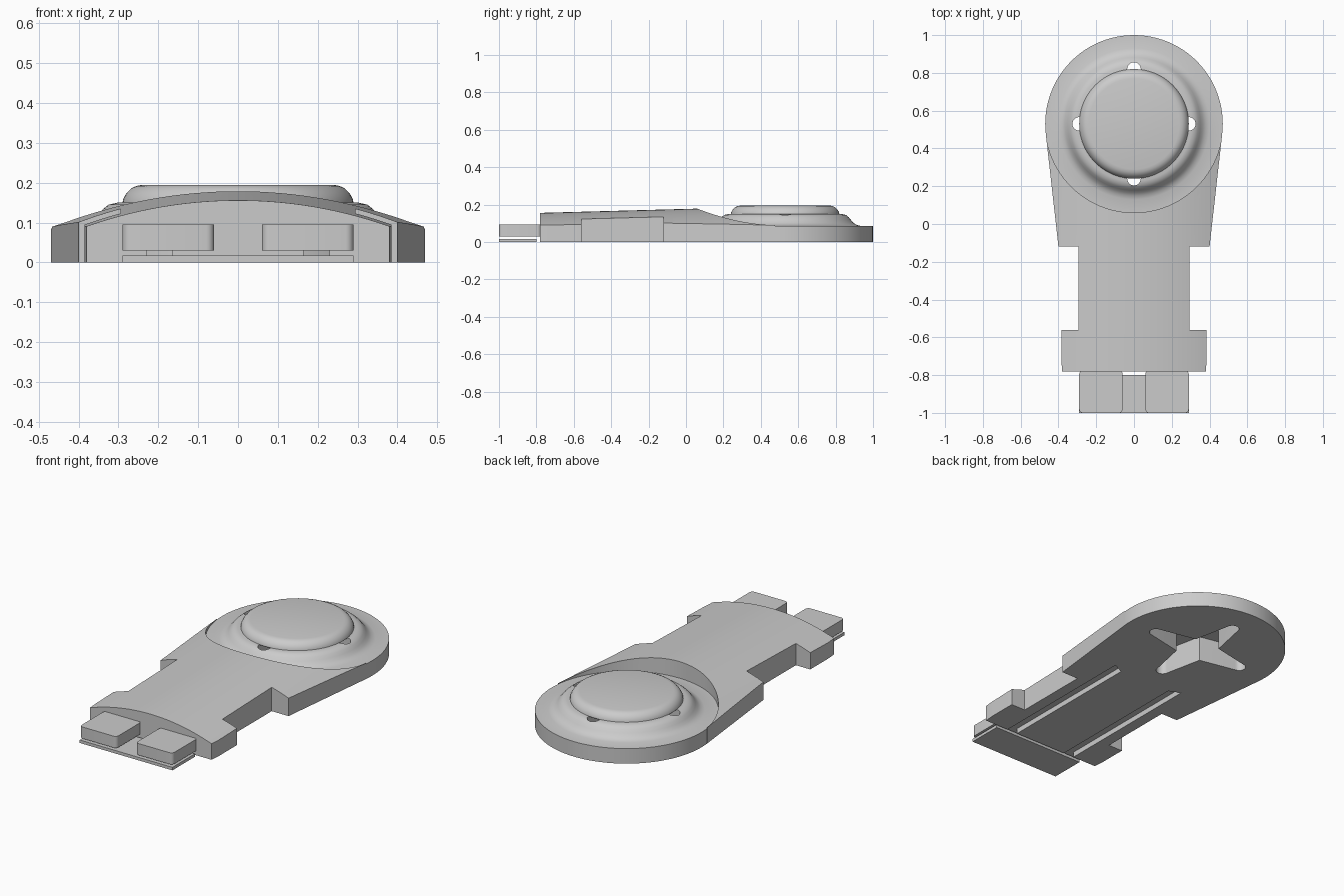
import bpy, bmesh
from math import sin, cos, pi, radians, sqrt

old = bpy.data.objects.get("Cube")
if old:
    bpy.data.objects.remove(old, do_unlink=True)

grey = bpy.data.materials.new("plain grey")
grey.use_nodes = True
COLOUR = (0.6, 0.6, 0.6, 1)
grey.diffuse_color = COLOUR
grey.node_tree.nodes["Principled BSDF"].inputs["Base Color"].default_value = COLOUR

HEAD_Y, HEAD_R, SEGMENTS = 0.53, 0.47, 96


def finish(name, bm):
    bmesh.ops.recalc_face_normals(bm, faces=bm.faces)
    mesh = bpy.data.meshes.new(name)
    bm.to_mesh(mesh)
    bm.free()
    mesh.materials.append(grey)
    obj = bpy.data.objects.new(name, mesh)
    bpy.context.collection.objects.link(obj)
    return obj


def prism(name, points, move):
    """Closed 3D outline extruded along a vector."""
    bm = bmesh.new()
    face = bm.faces.new([bm.verts.new(p) for p in points])
    out = bmesh.ops.extrude_face_region(bm, geom=[face])
    verts = [v for v in out["geom"] if isinstance(v, bmesh.types.BMVert)]
    bmesh.ops.translate(bm, verts=verts, vec=move)
    if face.is_valid and not any(len(e.link_faces) < 2 for e in face.edges):
        pass
    elif not face.is_valid:
        bm.faces.new([v for v in bm.verts][:len(points)])
    return finish(name, bm)


def box(name, x0, x1, y0, y1, z0, z1):
    return prism(name, [(x0, y0, z0), (x1, y0, z0), (x1, y1, z0), (x0, y1, z0)], (0, 0, z1 - z0))


def lathe(name, profile):
    """Profile of (radius, height) turned about the head axis; ends capped."""
    bm = bmesh.new()
    angles = [2 * pi * i / SEGMENTS for i in range(SEGMENTS)]
    rings = [[bm.verts.new((r * cos(a), HEAD_Y + r * sin(a), z)) for a in angles] for r, z in profile]
    for low, high in zip(rings, rings[1:]):
        for i in range(SEGMENTS):
            j = (i + 1) % SEGMENTS
            bm.faces.new((low[i], low[j], high[j], high[i]))
    bm.faces.new(rings[0])
    bm.faces.new(rings[-1])
    return finish(name, bm)


def boolean(obj, cutter, operation):
    mod = obj.modifiers.new("cut", "BOOLEAN")
    mod.operation, mod.object, mod.solver = operation, cutter, "EXACT"
    apply_modifiers(obj)
    bpy.data.objects.remove(cutter, do_unlink=True)


def apply_modifiers(obj):
    bpy.ops.object.select_all(action="DESELECT")
    bpy.context.view_layer.objects.active = obj
    obj.select_set(True)
    for mod in list(obj.modifiers):
        bpy.ops.object.modifier_apply(modifier=mod.name)


def smooth(obj, angle=30):
    apply_modifiers(obj)
    bpy.ops.object.shade_smooth_by_angle(angle=radians(angle))


# Body: stepped handle outline, trimmed by a gently rising arch
side = [(0.38, -0.78), (0.385, -0.72), (0.385, -0.56), (0.295, -0.56),
        (0.295, -0.12), (0.40, -0.12), (0.467, 0.477)]
outline = side + [(-x, y) for x, y in reversed(side)]
body = prism("body", [(x, y, 0) for x, y in outline], (0, 0, 0.4))

ARCH_R, FRONT_TOP, SLOPE = 1.14, 0.156, 0.027
arch_x = [-0.55 + 1.1 * i / 40 for i in range(41)]
arch = [(x, -0.88, FRONT_TOP - 0.1 * SLOPE - ARCH_R + sqrt(ARCH_R ** 2 - x * x)) for x in arch_x]
arch = [(-0.55, -0.88, -0.2)] + arch + [(0.55, -0.88, -0.2)]
boolean(body, prism("arch_cutter", arch, (0, 2, 2 * SLOPE)), "INTERSECT")
boolean(body, lathe("head_cutter", [(HEAD_R, -0.3), (HEAD_R, 0.6)]), "DIFFERENCE")

# Long grooves under the body
for s in (-1, 1):
    x = s * 0.197
    boolean(body, box("groove_cutter", x - 0.033, x + 0.033, -0.9, 0.2, -0.1, 0.03), "DIFFERENCE")
smooth(body, 20)

# Round head with a swelling around the cap
head = lathe("head", [(HEAD_R, 0), (HEAD_R, 0.085), (0.40, 0.087), (0.38, 0.093), (0.365, 0.103),
                      (0.352, 0.118), (0.34, 0.133), (0.325, 0.145), (0.305, 0.15), (0.1, 0.15)])

# Four-armed opening through the head, with round tips
star = []
for q in range(4):
    turn = q * pi / 2
    tip = [(0.29 + 0.036 * cos(a), 0.036 * sin(a)) for a in [-pi / 2 + pi * i / 12 for i in range(13)]]
    for px, py in tip + [(0.08, 0.08)]:
        star.append((px * cos(turn) - py * sin(turn), HEAD_Y + px * sin(turn) + py * cos(turn), -0.1))
boolean(head, prism("star_cutter", star, (0, 0, 0.5)), "DIFFERENCE")
smooth(head)

# Cap over the opening
cap = lathe("cap", [(0.285, 0.145), (0.29, 0.15), (0.288, 0.16), (0.28, 0.174), (0.268, 0.186),
                    (0.255, 0.192), (0.24, 0.195)])
smooth(cap, 40)

# Two end blocks with rounded upright edges
for label, s in (("left", 1), ("right", -1)):
    x0, x1 = sorted((s * 0.06, s * 0.29))
    block = box(label + "_end_block", x0, x1, -1.0, -0.775, 0.03, 0.095)
    bm = bmesh.new()
    bm.from_mesh(block.data)
    upright = [e for e in bm.edges if abs(e.verts[0].co.z - e.verts[1].co.z) > 0.01]
    bmesh.ops.bevel(bm, geom=upright, offset=0.02, segments=5, profile=0.5, affect="EDGES")
    bm.to_mesh(block.data)
    bm.free()
    smooth(block)

# Thin tray under the blocks
box("tray", -0.29, 0.29, -1.0, -0.8, 0, 0.017)
